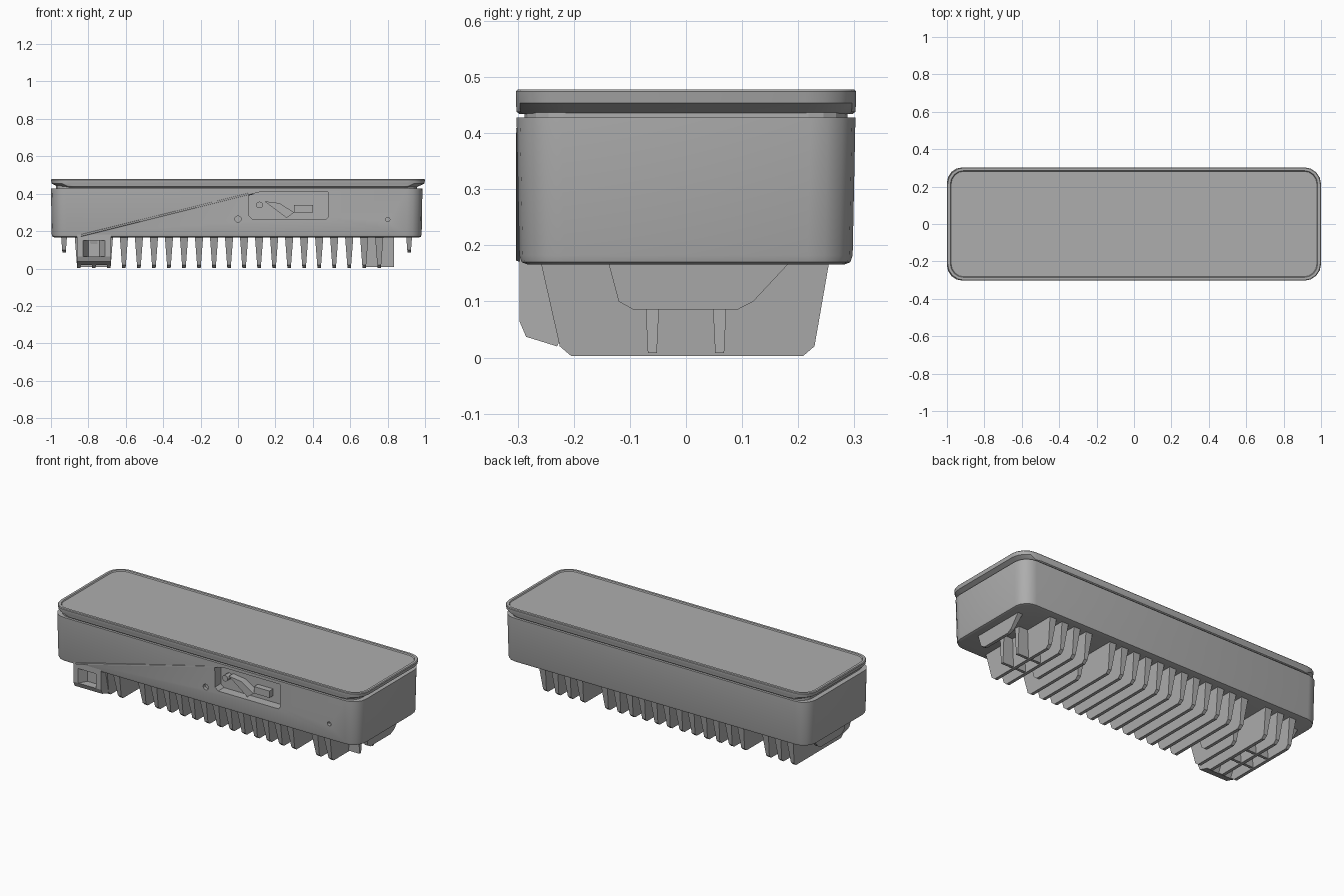
import bpy, bmesh, math
from mathutils import Vector

if "Cube" in bpy.data.objects:
    bpy.data.objects.remove(bpy.data.objects["Cube"], do_unlink=True)

grey = bpy.data.materials.new("grey metal")
grey.use_nodes = True
grey.diffuse_color = (0.42, 0.42, 0.42, 1)
grey.node_tree.nodes["Principled BSDF"].inputs["Base Color"].default_value = (0.42, 0.42, 0.42, 1)


def finish(name, bm):
    bmesh.ops.recalc_face_normals(bm, faces=bm.faces)
    mesh = bpy.data.meshes.new(name)
    bm.to_mesh(mesh)
    bm.free()
    mesh.materials.append(grey)
    ob = bpy.data.objects.new(name, mesh)
    bpy.context.collection.objects.link(ob)
    return ob


def skin(name, rings):
    """Join equal-length rings of points and cap both ends."""
    bm = bmesh.new()
    loops = [[bm.verts.new(p) for p in ring] for ring in rings]
    for a, b in zip(loops, loops[1:]):
        for i in range(len(a)):
            j = (i + 1) % len(a)
            bm.faces.new((a[i], a[j], b[j], b[i]))
    bm.faces.new(loops[0])
    bm.faces.new(loops[-1])
    return finish(name, bm)


def rounded(z, hx, hy, r, cx=0.0, steps=4):
    """Rounded rectangle at height z."""
    pts = []
    for k, (sx, sy) in enumerate(((1, 1), (-1, 1), (-1, -1), (1, -1))):
        for s in range(steps + 1):
            a = math.pi / 2 * (k + s / steps)
            pts.append((cx + sx * (hx - r) + r * math.cos(a), sy * (hy - r) + r * math.sin(a), z))
    return pts


def plate(name, x, profile, thick):
    """Plate across y whose half thickness depends on height."""
    return skin(name, [[(x + s * thick(z), y, z) for y, z in profile] for s in (-1, 1)])


def box(name, x0, x1, y0, y1, z0, z1):
    return skin(name, [[(x0, y0, z), (x1, y0, z), (x1, y1, z), (x0, y1, z)] for z in (z0, z1)])


def rod(name, x, z, r, y0, y1):
    ring = [(x + r * math.cos(i * math.pi / 6), z + r * math.sin(i * math.pi / 6)) for i in range(12)]
    return skin(name, [[(a, y, b) for a, b in ring] for y in (y0, y1)])


def cut(target, cutter):
    mod = target.modifiers.new("cut", "BOOLEAN")
    mod.operation, mod.solver, mod.object = "DIFFERENCE", "EXACT", cutter
    bpy.context.view_layer.objects.active = target
    bpy.ops.object.modifier_apply(modifier=mod.name)
    bpy.data.objects.remove(cutter, do_unlink=True)


def smooth(ob):
    bpy.ops.object.select_all(action="DESELECT")
    ob.select_set(True)
    bpy.context.view_layer.objects.active = ob
    bpy.ops.object.shade_smooth_by_angle(angle=math.radians(30))


# Housing with a softened lower edge
CX = -0.007
housing = skin("housing", [
    rounded(0.166, 0.975, 0.283, 0.07, CX),
    rounded(0.170, 0.985, 0.293, 0.075, CX),
    rounded(0.182, 0.989, 0.297, 0.08, CX),
    rounded(0.428, 0.993, 0.302, 0.08, CX),
])

# Front socket recess and two small holes
pocket = [(0.06, 0.28), (0.08, 0.262), (0.47, 0.262), (0.482, 0.275),
          (0.482, 0.41), (0.12, 0.41), (0.06, 0.395)]
cut(housing, skin("pocket_cutter", [[(x, y, z) for x, z in pocket] for y in (-0.35, -0.245)]))
for x, z, r in ((0.0, 0.264, 0.017), (0.8, 0.262, 0.012)):
    cut(housing, rod("hole_cutter", x, z, r, -0.35, -0.28))
smooth(housing)

# Fittings in the recess
smooth(rod("socket_pin", 0.115, 0.34, 0.018, -0.285, -0.24))
box("socket_block", 0.30, 0.40, -0.28, -0.24, 0.30, 0.34)
skin("socket_lever", [[(0.14, y, 0.36), (0.26, y, 0.27), (0.30, y, 0.30), (0.22, y, 0.35)]
                      for y in (-0.285, -0.24)])

# Diagonal ridge running from the connector to the recess
a, b = Vector((-0.84, 0, 0.176)), Vector((0.08, 0, 0.404))
side = Vector((-(b - a).z, 0, (b - a).x)).normalized() * 0.008
skin("diagonal_ridge", [[p - side + Vector((0, -0.29, 0)), p - side * 0.4 + Vector((0, -0.303, 0)),
                         p + side * 0.6 + Vector((0, -0.303, 0)), p + side + Vector((0, -0.29, 0))]
                        for p in (a, b)])

# Seam and lid with a thin raised rim around the top panel
skin("lid_seam", [rounded(z, 0.965, 0.288, 0.07, CX) for z in (0.42, 0.445)])
smooth(skin("lid", [
    rounded(0.434, 0.955, 0.297, 0.09),
    rounded(0.438, 0.962, 0.302, 0.09),
    rounded(0.454, 0.996, 0.303, 0.09),
    rounded(0.474, 1.0, 0.303, 0.09),
    rounded(0.478, 0.996, 0.300, 0.087),
    rounded(0.478, 0.982, 0.286, 0.073),
    rounded(0.472, 0.978, 0.282, 0.07),
]))


# Cooling fins, evenly pitched, with four shortened to clear the fixings
def taper(z):
    return 0.009 + 0.013 * z / 0.17


def fin_profile(front, back):
    return [(front - 0.035, 0.175), (front, 0.02), (front + 0.02, 0.003),
            (back - 0.02, 0.003), (back, 0.02), (back + 0.027, 0.175)]


for i in range(-4, 19):
    x = -0.61 + 0.0803 * i
    if i in (-4, 18):
        continue
    if i in (-1, -2, -3, 16, 17, 18, 15, 1):
        front = -0.08 if i in (15, 1) else -0.225
    else:
        front = -0.225
    back = 0.08 if i in (0, 13) else 0.229
    plate("cooling_fin", x, fin_profile(front, back), taper)

# Short fins at both ends
short = [(-0.14, 0.175), (-0.12, 0.10), (-0.095, 0.086), (0.093, 0.086), (0.12, 0.10), (0.19, 0.175)]
for x in (-0.93, 0.915):
    plate("short_end_fin", x, short, lambda z: taper(z - 0.085))

# Lengthwise webs tying the end fins into feet
for x0, x1 in ((-0.85, -0.69), (0.675, 0.835)):
    for y in (-0.06, 0.06):
        skin("foot_web", [[(x0, y - t, z), (x1, y - t, z), (x1, y + t, z), (x0, y + t, z)]
                          for z, t in ((0.008, 0.008), (0.175, 0.016))])

# Cable connector under the front edge
shell = [(-0.297, 0.185), (-0.297, 0.065), (-0.285, 0.037), (-0.23, 0.02), (-0.14, 0.175)]
connector = skin("cable_connector", [[(x, y, z) for y, z in shell] for x in (-0.86, -0.68)])
cut(connector, skin("mouth_cutter", [[(x0, y, 0.065), (x1, y, 0.065), (x1, y, 0.15), (x0, y, 0.15)]
                                     for y, x0, x1 in ((-0.35, -0.86, -0.68), (-0.25, -0.80, -0.74))]))
